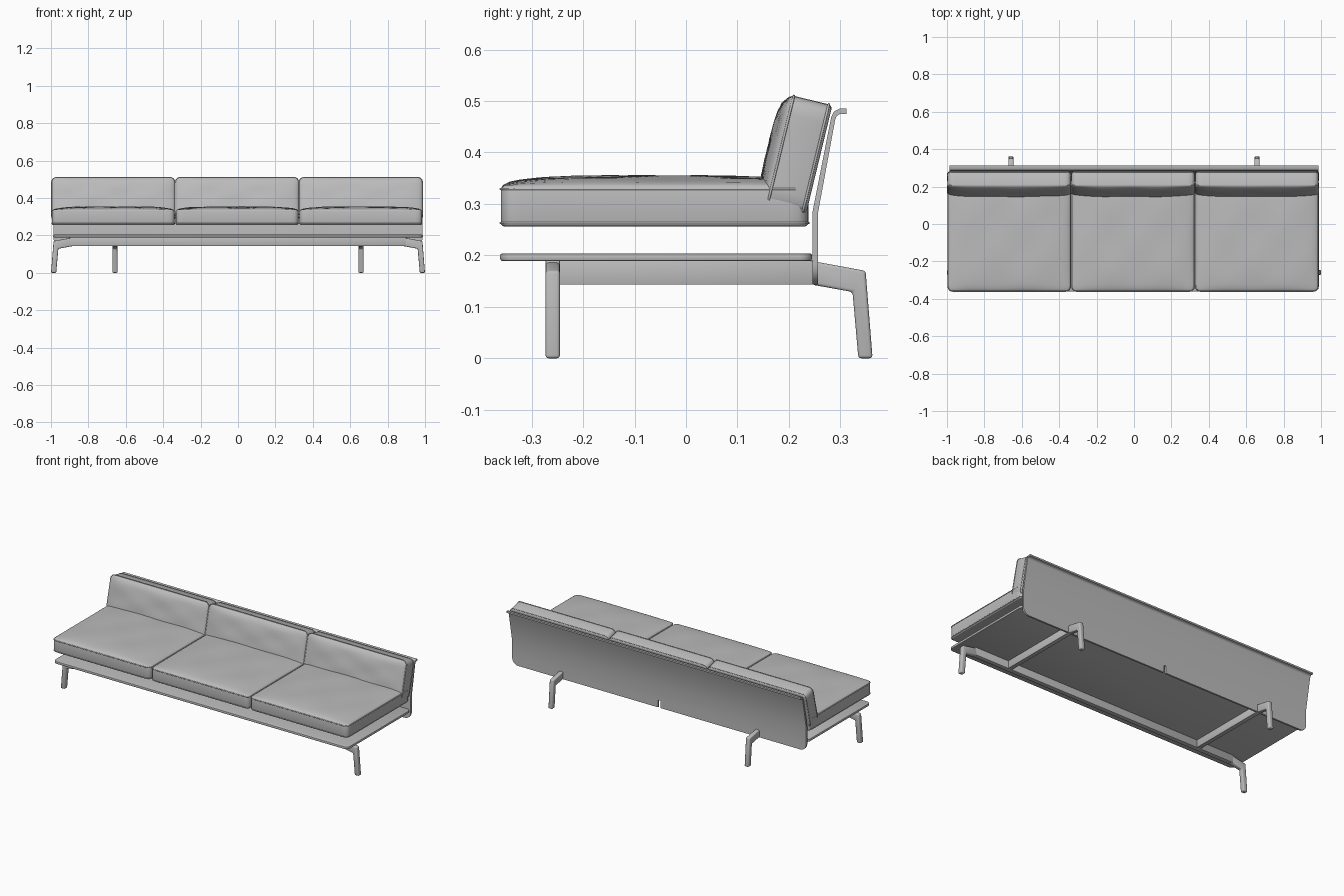
import bpy, bmesh, math
from mathutils import Matrix, Vector

if "Cube" in bpy.data.objects:
    bpy.data.objects.remove(bpy.data.objects["Cube"])

grey = bpy.data.materials.new("neutral grey")
grey.use_nodes = True
grey.diffuse_color = (0.5, 0.5, 0.5, 1)
grey.node_tree.nodes["Principled BSDF"].inputs["Base Color"].default_value = (0.5, 0.5, 0.5, 1)


def finish(bm, name, bevel=0, segments=3, limit=50):
    """Turn a bmesh into a shaded object with an optional bevel."""
    bmesh.ops.recalc_face_normals(bm, faces=bm.faces[:])
    mesh = bpy.data.meshes.new(name)
    bm.to_mesh(mesh)
    bm.free()
    ob = bpy.data.objects.new(name, mesh)
    bpy.context.collection.objects.link(ob)
    mesh.materials.append(grey)
    bpy.ops.object.select_all(action='DESELECT')
    ob.select_set(True)
    bpy.context.view_layer.objects.active = ob
    if bevel:
        mod = ob.modifiers.new("soft_edges", 'BEVEL')
        mod.width, mod.segments = bevel, segments
        mod.limit_method = 'ANGLE'
        mod.angle_limit = math.radians(limit)
        mod.use_clamp_overlap = False
        bpy.ops.object.modifier_apply(modifier=mod.name)
    bpy.ops.object.shade_smooth_by_angle(angle=math.radians(35))
    return ob


def box(name, lo, hi, bevel=0.002):
    bm = bmesh.new()
    bmesh.ops.create_cube(bm, size=1)
    lo, hi = Vector(lo), Vector(hi)
    for v in bm.verts:
        v.co = Vector([(v.co[i] + 0.5) * (hi[i] - lo[i]) + lo[i] for i in range(3)])
    return finish(bm, name, bevel, 2)


def prism(points, place, half):
    """Extrude a 2D profile between -half and +half; place(a, b, t) gives 3D."""
    bm = bmesh.new()
    face = bm.faces.new([bm.verts.new(place(a, b, -half)) for a, b in points])
    out = bmesh.ops.extrude_face_region(bm, geom=[face])
    shift = Vector(place(0, 0, half)) - Vector(place(0, 0, -half))
    for v in out["geom"]:
        if isinstance(v, bmesh.types.BMVert):
            v.co += shift
    return bm


def rounded(x, y, hx, hy, r):
    """Pull points outside a rounded rectangle onto its corner arc."""
    inner = Vector((max(r - hx, min(hx - r, x)), max(r - hy, min(hy - r, y))))
    d = Vector((x, y)) - inner
    return inner + d.normalized() * r if d.length > r else Vector((x, y))


def cushion(name, width, depth, thick, crown, matrix, phase):
    """Rounded slab with a domed upper face and piping on both rims."""
    hx, hy, r = width / 2, depth / 2, 0.026
    bm = bmesh.new()
    bmesh.ops.create_grid(bm, x_segments=round(width / 0.018),
                          y_segments=round(depth / 0.018), size=1)
    out = bmesh.ops.extrude_face_region(bm, geom=bm.faces[:])
    top = {g for g in out["geom"] if isinstance(g, bmesh.types.BMVert)}
    for v in bm.verts:
        u, w = v.co.x, v.co.y
        p = rounded(u * hx, w * hy, hx, hy, r)
        z = 0
        if v in top:
            dome = max(0, (1 - u ** 4) * (1 - w ** 4)) ** 0.6
            ripple = math.sin(7 * u + phase) * math.sin(5 * w + 2 * phase)
            z = thick + dome * (crown + 0.002 * ripple)
        v.co = matrix @ Vector((p.x, p.y, z))
    finish(bm, name, 0.008)

    for label, z in (("lower", 0.007), ("upper", thick - 0.006)):
        curve = bpy.data.curves.new(f"{name}_{label}_piping", 'CURVE')
        curve.dimensions = '3D'
        curve.bevel_depth, curve.bevel_resolution = 0.0025, 1
        path = []
        for k, (sx, sy) in enumerate(((1, 1), (-1, 1), (-1, -1), (1, -1))):
            for s in range(6):
                a = math.pi / 2 * (k + s / 5)
                path.append(matrix @ Vector((sx * (hx - r) + r * math.cos(a),
                                             sy * (hy - r) + r * math.sin(a), z)))
        spline = curve.splines.new('POLY')
        spline.points.add(len(path) - 1)
        for point, co in zip(spline.points, path):
            point.co = (*co, 1)
        spline.use_cyclic_u = True
        curve.materials.append(grey)
        bpy.context.collection.objects.link(bpy.data.objects.new(curve.name, curve))


# Seat and back cushions, three of each
tilt = math.radians(76.4)
back_mid = Vector((0.233 + 0.108 * math.cos(tilt), 0.279 + 0.108 * math.sin(tilt)))
for i, side in enumerate(("right", "middle", "left")):
    x = -0.667 + 0.662 * i
    cushion(f"{side}_seat_cushion", 0.656, 0.598, 0.079, 0.019,
            Matrix.Translation((x, -0.061, 0.256)), i)
    cushion(f"{side}_back_cushion", 0.659, 0.222, 0.083, 0.019,
            Matrix.Translation((x, *back_mid)) @ Matrix.Rotation(tilt, 4, 'X'), i + 4)

# Platform under the cushions
bm = bmesh.new()
bmesh.ops.create_cube(bm, size=1)
for v in bm.verts:
    v.co = (v.co.x * 1.976, v.co.y * 0.606 - 0.058, v.co.z * 0.015 + 0.1965)
corners = [e for e in bm.edges if abs(e.verts[0].co.z - e.verts[1].co.z) > 0.01]
bmesh.ops.bevel(bm, geom=corners, offset=0.025, segments=5, profile=0.5, affect='EDGES')
finish(bm, "platform", 0.004, 2)

# Back panel: upright, then leaning, with a rolled lip
profile = [(0.246, 0.143), (0.257, 0.143), (0.257, 0.285), (0.290, 0.464),
           (0.293, 0.471), (0.299, 0.475), (0.312, 0.475), (0.312, 0.485),
           (0.298, 0.485), (0.288, 0.480), (0.282, 0.468), (0.246, 0.285)]
bm = prism(profile, lambda a, b, t: (t, a, b), 0.986)
ends = [e for e in bm.edges if all(v.co.z < 0.15 for v in e.verts)
        and abs(e.verts[0].co.x - e.verts[1].co.x) < 0.01]
bmesh.ops.bevel(bm, geom=ends, offset=0.04, segments=6, profile=0.5, affect='EDGES')
panel = finish(bm, "back_panel")

# Cable notch in the lower middle of the panel
cutter = box("notch_cutter", (-0.008, 0.2, 0.1), (0.008, 0.3, 0.187), 0)
cutter.hide_render = True
bpy.context.view_layer.objects.active = panel
notch = panel.modifiers.new("notch", 'BOOLEAN')
notch.operation, notch.object, notch.solver = 'DIFFERENCE', cutter, 'EXACT'
bpy.ops.object.modifier_apply(modifier=notch.name)
bpy.data.objects.remove(cutter)

# Frame beams
box("front_beam", (-0.9, -0.273, 0.143), (0.9, -0.245, 0.19))
for s, side in ((-1, "right"), (1, "left")):
    x = s * 0.658
    box(f"{side}_cross_beam", (x - 0.013, -0.25, 0.143), (x + 0.013, 0.25, 0.19))

# Angled legs: front pair points sideways, rear pair points backwards
leg = [(0.245, 0.143), (0.245, 0.189), (0.349, 0.17),
       (0.3626, 0), (0.335, 0), (0.3236, 0.129)]
for s, side in ((-1, "right"), (1, "left")):
    finish(prism(leg, lambda a, b, t: (s * (a + 0.637), t - 0.259, b), 0.014),
           f"{side}_front_leg", 0.006, 3, 60)
    finish(prism(leg, lambda a, b, t: (s * 0.658 + t, a, b), 0.0135),
           f"{side}_rear_leg", 0.006, 3, 60)
